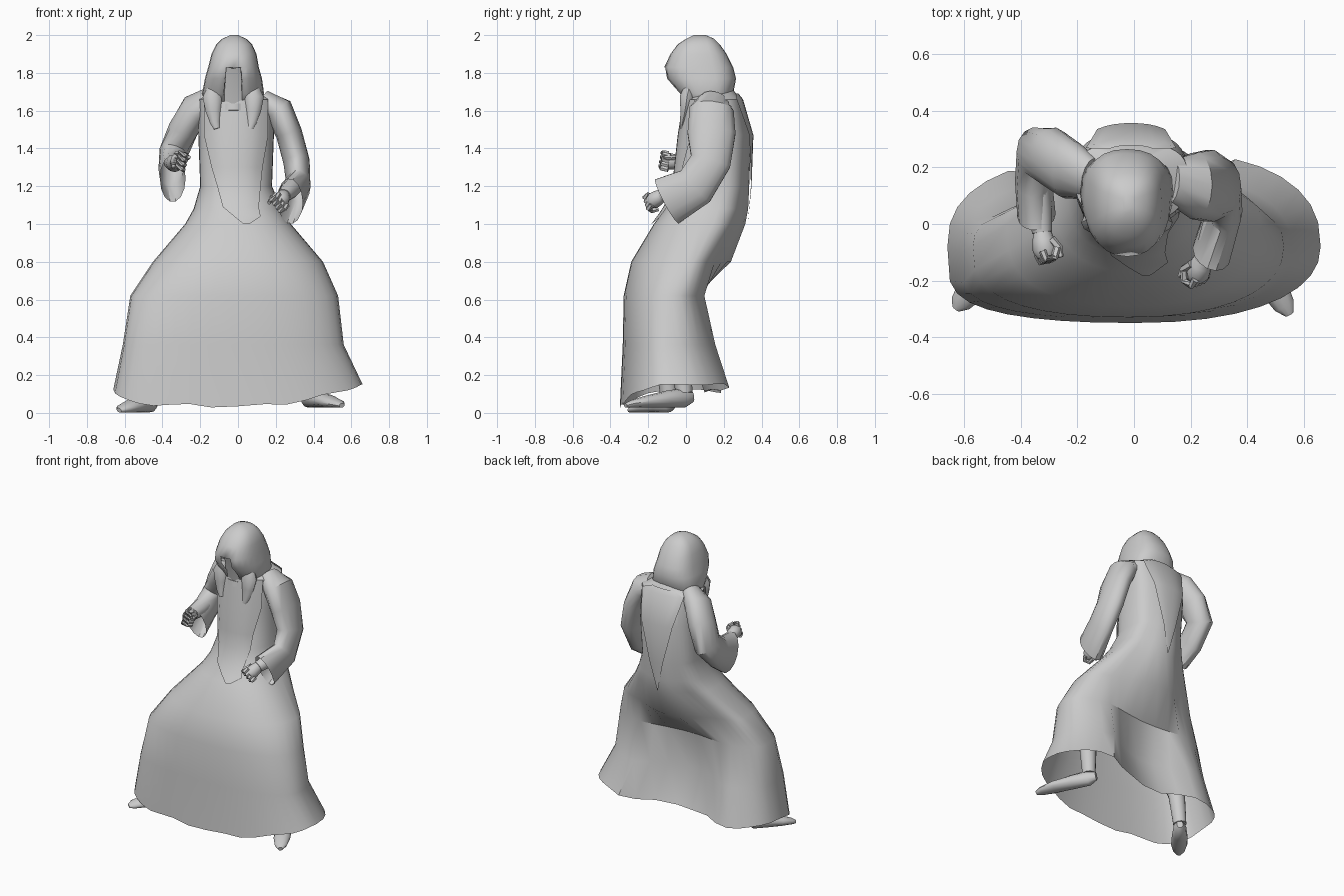
import bpy, bmesh, math
from mathutils import Vector

cube = bpy.data.objects.get("Cube")
if cube:
    bpy.data.objects.remove(cube)

grey = bpy.data.materials.new("plain_grey")
grey.use_nodes = True
COLOUR = (0.6, 0.6, 0.6, 1)
grey.diffuse_color = COLOUR
grey.node_tree.nodes["Principled BSDF"].inputs["Base Color"].default_value = COLOUR


def finish(name, bm, angle=40):
    mesh = bpy.data.meshes.new(name)
    bmesh.ops.recalc_face_normals(bm, faces=bm.faces[:])
    bm.to_mesh(mesh)
    bm.free()
    mesh.materials.append(grey)
    obj = bpy.data.objects.new(name, mesh)
    bpy.context.collection.objects.link(obj)
    bpy.ops.object.select_all(action="DESELECT")
    obj.select_set(True)
    bpy.context.view_layer.objects.active = obj
    bpy.ops.object.shade_smooth_by_angle(angle=math.radians(angle))
    return obj


def loft(rings, closed=True, caps=(False, False)):
    bm = bmesh.new()
    rows = [[bm.verts.new(p) for p in ring] for ring in rings]
    n = len(rows[0])
    for a, b in zip(rows, rows[1:]):
        for i in range(n if closed else n - 1):
            j = (i + 1) % n
            bm.faces.new((a[i], a[j], b[j], b[i]))
    for row, cap in zip((rows[0], rows[-1]), caps):
        if cap:
            bm.faces.new(row)
    return bm


def power(v, p):
    return math.copysign(abs(v) ** p, v)


def body_ring(z, xl, xr, ym, yf, back_r, back_m, back_l, n=36):
    """Horizontal section whose back can have a lobe on either side of a valley."""
    pts = []
    skirt = z < 0.9
    for i in range(n):
        t = 2 * math.pi * i / n
        u, s = power(math.cos(t), 0.88), math.sin(t)
        v = u + 0.1
        side, reach = (back_l, 0.65) if v > 0 else (back_r, 0.5)
        back = back_m + (side - back_m) * min(1, abs(v / reach)) ** 1.8
        if s > 0:
            y = ym + s ** (0.8 if skirt else 0.65) * (back - ym)
        else:  # the skirt is boxier at its front right corner
            bulge = 0.8
            if skirt:
                bulge = 0.9 if u > 0 else (0.45 if z < 0.5 else 0.65)
            y = ym + abs(s) ** bulge * (yf - ym)
        pts.append(Vector(((xl + xr) / 2 + u * (xr - xl) / 2, y, z)))
    return pts


def tube(name, path, n=12, caps=(True, True)):
    """Tube through (x, y, z, radius across, radius in depth)."""
    pts = [Vector(p[:3]) for p in path]
    rings = []
    for i, p in enumerate(path):
        t = (pts[min(i + 1, len(pts) - 1)] - pts[max(i - 1, 0)]).normalized()
        b = t.cross(Vector((1, 0, 0))).normalized()
        a = b.cross(t)
        rings.append([pts[i] + a * p[3] * math.cos(k * 2 * math.pi / n)
                      + b * p[4] * math.sin(k * 2 * math.pi / n) for k in range(n)])
    return finish(name, loft(rings, caps=caps))


# Robe: z, right edge, left edge, middle y, front y, back y right / middle / left
SECTIONS = [
    (1.71, -0.10, 0.08, 0.15, 0.04, 0.25, 0.25, 0.25),
    (1.66, -0.21, 0.19, 0.16, 0.00, 0.29, 0.29, 0.29),
    (1.47, -0.21, 0.19, 0.16, -0.03, 0.33, 0.345, 0.33),
    (1.20, -0.20, 0.18, 0.14, -0.06, 0.32, 0.335, 0.32),
    (1.08, -0.235, 0.23, 0.11, -0.11, 0.30, 0.33, 0.30),
    (1.00, -0.28, 0.28, 0.08, -0.17, 0.27, 0.315, 0.28),
    (0.80, -0.45, 0.45, 0.00, -0.29, 0.13, 0.24, 0.17),
    (0.62, -0.57, 0.53, -0.08, -0.33, 0.10, 0.05, 0.12),
    (0.36, -0.61, 0.56, -0.10, -0.335, 0.18, 0.0, 0.19),
    (0.10, -0.66, 0.66, -0.08, -0.35, 0.25, 0.09, 0.27),
]
rings = [body_ring(*s) for s in SECTIONS]
for p in rings[-1]:  # uneven hem, lower in front and rising to the left
    p.z = 0.035 + 0.08 * min(1, max(0, (p.y + 0.35) / 0.2)) + 0.08 * max(0, p.x - 0.1)
    p.z += 0.01 * math.sin(p.x * 17)
finish("robe", loft(rings), 35)


def robe_y(x, z, front):
    """Front or back surface of the upper robe."""
    for a, b in zip(SECTIONS, SECTIONS[1:]):
        if a[0] >= z >= b[0]:
            f = (a[0] - z) / (a[0] - b[0])
            _, xl, xr, ym, yf, _, yb, _ = [v + (w - v) * f for v, w in zip(a, b)]
            u = min(1, abs((x - (xl + xr) / 2) / ((xr - xl) / 2)))
            s = (1 - u ** (2 / 0.88)) ** (0.4 if front else 0.325)
            return ym + s * ((yf if front else yb) - ym)


def panel(name, rows, front, lift):
    grid = []
    for z, x0, x1 in rows:
        xs = [x0 + (x1 - x0) * k / 8 for k in range(9)]
        grid.append([(x, robe_y(x, z, front) + (-lift if front else lift), z) for x in xs])
    finish(name, loft(grid, closed=False), 40)


# Bodice with pointed end, and the long pointed tail of the hood
panel("front_panel", [(1.66, -0.18, 0.16), (1.47, -0.18, 0.16), (1.30, -0.14, 0.13),
                      (1.20, -0.11, 0.12), (1.09, -0.08, 0.11), (1.04, -0.02, 0.12),
                      (1.0, 0.03, 0.06)], True, 0.014)
panel("back_panel", [(1.69, -0.09, 0.07), (1.66, -0.17, 0.15), (1.47, -0.13, 0.11),
                     (1.20, -0.06, 0.04), (1.0, -0.012, -0.008)], False, 0.012)

# Hood with an open face
hood_rows = [(1.62, -0.165, 0.115, 0.00, 0.20), (1.69, -0.19, 0.138, -0.035, 0.25),
             (1.77, -0.175, 0.127, -0.105, 0.265), (1.83, -0.158, 0.11, -0.115, 0.25),
             (1.90, -0.14, 0.098, -0.082, 0.215), (1.95, -0.115, 0.075, -0.045, 0.18),
             (1.98, -0.085, 0.045, 0.0, 0.15), (2.0, -0.04, 0.0, 0.04, 0.105)]
bm = loft([body_ring(z, xl, xr, (yf + yb) / 2, yf, yb, yb, yb, 24)
           for z, xl, xr, yf, yb in hood_rows], caps=(False, True))
opening = [f for f in bm.faces if f.calc_center_median().y < 0.03
           and abs(f.calc_center_median().x + 0.025) < 0.05 and f.calc_center_median().z < 1.81]
bmesh.ops.delete(bm, geom=opening, context="FACES")
hood = finish("hood", bm, 60)
wall = hood.modifiers.new("cloth", "SOLIDIFY")
wall.thickness, wall.offset = 0.015, -1

# Face under the hood and the collar below it
finish("face", loft([[(-0.025 - w, y, z), (-0.025, y - 0.015, z), (-0.025 + w, y, z)]
                     for z, y, w in ((1.83, -0.06, 0.04), (1.73, -0.025, 0.055),
                                     (1.62, 0.0, 0.065))], closed=False))
tube("collar", [(-0.025, -0.005, 1.635, 0.05, 0.02), (-0.025, -0.01, 1.6, 0.05, 0.02)], 8)

# Lappets hanging from the hood
for side, name in ((-1, "right_lappet"), (1, "left_lappet")):
    tube(name, [(-0.025 + side * x, y, z, r, d) for x, y, z, r, d in (
        (0.10, 0.02, 1.74, 0.03, 0.025), (0.108, 0.005, 1.67, 0.054, 0.04),
        (0.105, -0.005, 1.60, 0.042, 0.026), (0.098, -0.018, 1.54, 0.026, 0.014),
        (0.088, -0.023, 1.505, 0.016, 0.009))], 10)


def hand(name, wrist, tip, palm):
    """Closed fist from wrist to tip, fingers curling in the palm direction."""
    w, t = Vector(wrist), Vector(tip)
    d = (t - w).normalized()
    across = d.cross(Vector(palm)).normalized()
    if across.z < 0:
        across = -across
    curl = Vector(palm) - d * d.dot(Vector(palm))
    curl.normalize()
    tube(name + "_palm", [(*(w + d * s), r, r) for s, r in (
        (0, 0.032), (0.03, 0.04), (0.065, 0.044), (0.09, 0.03))])
    for k in range(4):
        base = w + d * 0.07 + across * (k - 1.5) * 0.025 - curl * 0.02
        pts = [base, base + d * 0.03 + curl * 0.008, base + d * 0.028 + curl * 0.04,
               base - d * 0.005 + curl * 0.055]
        tube(f"{name}_finger_{k + 1}", [(*p, 0.014, 0.014) for p in pts], 6)
    base = w + d * 0.03 + across * 0.03 + curl * 0.02
    tube(name + "_thumb", [(*base, 0.016, 0.016), (*(base + d * 0.035 + curl * 0.022), 0.015, 0.015),
                           (*(base + d * 0.07 + curl * 0.025), 0.01, 0.01)], 6)


# Sleeves with bell cuffs, forearms and hands
tube("right_sleeve", [(-0.15, 0.16, 1.66, 0.06, 0.08), (-0.225, 0.19, 1.61, 0.08, 0.11),
                      (-0.29, 0.235, 1.50, 0.08, 0.11), (-0.34, 0.25, 1.38, 0.078, 0.10),
                      (-0.355, 0.15, 1.29, 0.066, 0.105), (-0.345, 0.03, 1.24, 0.068, 0.135)],
     14, (True, False))
tube("right_forearm", [(-0.35, 0.2, 1.33, 0.045, 0.045), (-0.335, 0.05, 1.32, 0.045, 0.045),
                       (-0.325, -0.03, 1.325, 0.035, 0.035)])
hand("right_hand", (-0.325, -0.03, 1.325), (-0.305, -0.15, 1.34), (1, 0, -0.25))
tube("left_sleeve", [(0.13, 0.15, 1.65, 0.06, 0.08), (0.215, 0.135, 1.60, 0.08, 0.12),
                     (0.27, 0.135, 1.48, 0.07, 0.13), (0.31, 0.13, 1.33, 0.07, 0.11),
                     (0.32, 0.05, 1.20, 0.064, 0.115), (0.275, -0.10, 1.12, 0.07, 0.135)],
     14, (True, False))
tube("left_forearm", [(0.32, 0.1, 1.23, 0.05, 0.05), (0.275, -0.06, 1.18, 0.048, 0.048),
                      (0.245, -0.13, 1.15, 0.036, 0.036)])
hand("left_hand", (0.245, -0.12, 1.155), (0.205, -0.23, 1.09), (-0.8, 0, -0.6))

# Lower legs and soft pointed shoes
for name, x, y, tx, ty, lift in (("right", -0.46, -0.09, -0.63, -0.30, 0.0),
                                 ("left", 0.37, -0.01, 0.55, -0.32, 0.025)):
    s = math.copysign(1, x)
    tube(name + "_leg", [(x - s * 0.02, y - 0.1, 0.5, 0.06, 0.06), (x - s * 0.01, y - 0.02, 0.3, 0.055, 0.055),
                         (x, y, 0.08 + lift, 0.042, 0.045)])
    tube(name + "_shoe", [(x + (tx - x) * f, y + (ty - y) * f, z + lift, w, h) for f, z, w, h in (
        (-0.14, 0.06, 0.02, 0.03), (0, 0.055, 0.042, 0.052), (0.3, 0.047, 0.05, 0.045),
        (0.65, 0.034, 0.054, 0.032), (0.9, 0.022, 0.038, 0.02), (1, 0.014, 0.016, 0.012))])
